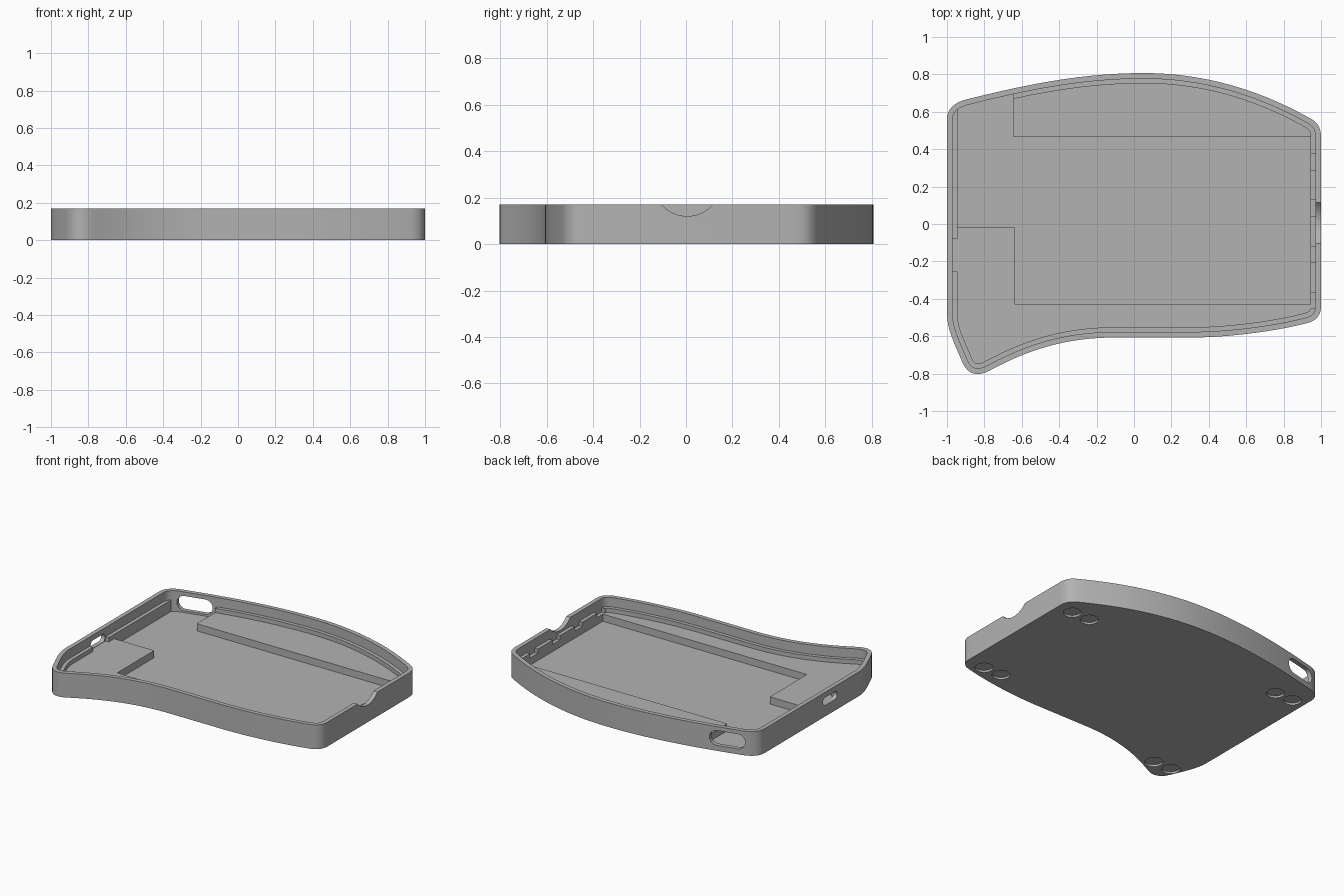
import bpy, bmesh, math
from mathutils import Vector

if "Cube" in bpy.data.objects:
    bpy.data.objects.remove(bpy.data.objects["Cube"], do_unlink=True)

HEIGHT, LEDGE, SHELF, FLOOR = 0.17, 0.105, 0.075, 0.025
LIP, WALL = 0.03, 0.055

grey = bpy.data.materials.new("plain grey")
grey.use_nodes = True
COLOUR = (0.45, 0.45, 0.45, 1)
grey.diffuse_color = COLOUR
grey.node_tree.nodes["Principled BSDF"].inputs["Base Color"].default_value = COLOUR

# Tray outline: start point, then curves (two handles and an end) or straight ends
START = (-1, 0.56)
PATH = [
    [(-1, -0.48)],
    [(-1, -0.56), (-0.96, -0.64), (-0.915, -0.745)],
    [(-0.89, -0.80), (-0.84, -0.82), (-0.775, -0.785)],
    [(-0.58, -0.68), (-0.38, -0.607), (-0.1, -0.607)],
    [(0.3, -0.607)],
    [(0.5, -0.607), (0.75, -0.575), (0.925, -0.53)],
    [(0.975, -0.518), (1, -0.485), (1, -0.44)],
    [(1, 0.46)],
    [(1, 0.51), (0.985, 0.54), (0.945, 0.563)],
    [(0.72, 0.69), (0.42, 0.807), (0.05, 0.807)],
    [(-0.3, 0.807), (-0.62, 0.735), (-0.9, 0.665)],
    [(-0.965, 0.648), (-1, 0.61), START],
]


def trace():
    pts, here = [], Vector(START)
    for seg in PATH:
        seg = [Vector(p) for p in seg]
        if len(seg) == 1:
            pts.append(seg[0])
        else:
            a, b, c = seg
            n = 8 if (c - here).length < 0.3 else 18
            for i in range(1, n + 1):
                t = i / n
                u = 1 - t
                pts.append(u**3 * here + 3*u*u*t * a + 3*u*t*t * b + t**3 * c)
        here = seg[-1]
    return pts


OUTLINE = trace()


def inset(dist):
    out = []
    for i, p in enumerate(OUTLINE):
        d1 = (p - OUTLINE[i - 1]).normalized()
        d2 = (OUTLINE[(i + 1) % len(OUTLINE)] - p).normalized()
        t = (d1 + d2).normalized()
        out.append(p + Vector((-t.y, t.x)) * dist / max(t.dot(d1), 0.5))
    return out


def skin(name, loops):
    """Solid made of stacked rings, closed at both ends."""
    bm = bmesh.new()
    rings = [[bm.verts.new((p[0], p[1], z)) for p in pts] for pts, z in loops]
    for lo, hi in zip(rings, rings[1:]):
        for i in range(len(lo)):
            j = (i + 1) % len(lo)
            bm.faces.new((lo[i], lo[j], hi[j], hi[i]))
    bm.faces.new(rings[0][::-1])
    bm.faces.new(rings[-1])
    bmesh.ops.recalc_face_normals(bm, faces=bm.faces)
    me = bpy.data.meshes.new(name)
    bm.to_mesh(me)
    bm.free()
    me.materials.append(grey)
    ob = bpy.data.objects.new(name, me)
    bpy.context.collection.objects.link(ob)
    return ob


def prism(name, pts, z0, z1):
    return skin(name, [(pts, z0), (pts, z1)])


def box(x0, x1, y0, y1, z0, z1):
    return prism("cutter", [(x0, y0), (x1, y0), (x1, y1), (x0, y1)], z0, z1)


def carve(ob, tool, mode="DIFFERENCE"):
    mod = ob.modifiers.new("cut", "BOOLEAN")
    mod.operation, mod.object, mod.solver = mode, tool, "EXACT"
    bpy.context.view_layer.objects.active = ob
    bpy.ops.object.modifier_apply(modifier=mod.name)
    bpy.data.objects.remove(tool, do_unlink=True)


def capsule(centre, along, normal, half, radius, depth):
    """Rounded slot cutter that runs along one direction and cuts along another."""
    along, normal = Vector(along).normalized(), Vector(normal).normalized()
    pts = []
    for i in range(32):
        a = math.tau * (i + 0.5) / 32
        side = half - radius if math.cos(a) > 0 else radius - half
        pts.append((side + radius * math.cos(a), radius * math.sin(a)))
    ob = prism("cutter", pts, -depth, depth)
    for v in ob.data.vertices:
        x, y, z = v.co
        v.co = Vector(centre) + along * x + Vector((0, 0, y)) + normal * z
    bm = bmesh.new()
    bm.from_mesh(ob.data)
    bmesh.ops.recalc_face_normals(bm, faces=bm.faces)
    bm.to_mesh(ob.data)
    bm.free()
    return ob


# Tray shell with lip and inner ledge
lip, inner = inset(LIP), inset(WALL)
tray = skin("tray", [(OUTLINE, 0), (OUTLINE, HEIGHT), (lip, HEIGHT),
                     (lip, LEDGE), (inner, LEDGE), (inner, FLOOR)])

# Ledge removed around the back slot
relief = prism("cutter", lip, FLOOR, 0.3)
carve(relief, box(-0.945, -0.645, 0.5, 1, 0, 0.4), "INTERSECT")
carve(tray, relief)

# Pocket behind the side port, and notches in the opposite ledge
carve(tray, box(-0.97, -0.9, -0.255, -0.08, SHELF, LEDGE + 0.02))
for i in range(4):
    y = 0.29 - 0.247 * i
    carve(tray, box(0.92, 0.97, y, y + 0.085, SHELF, LEDGE + 0.02))

# Back slot, side port and scooped rim
carve(tray, capsule((-0.8, 0.68, 0.09), (1, 0.22, 0), (-0.22, 1, 0), 0.122, 0.052, 0.06))
carve(tray, capsule((-1, -0.165, 0.105), (0, 1, 0), (1, 0, 0), 0.08, 0.028, 0.07))
carve(tray, capsule((1, 0.005, 0.266), (0, 1, 0), (1, 0, 0), 0.146, 0.146, 0.07))

# Foot recesses under the tray, in pairs
for x, y in ((0.81, 0.44), (0.79, -0.455), (-0.835, 0.485), (-0.805, -0.68)):
    for side in (-0.07, 0.07):
        ring = [(x + side + 0.058 * math.cos(math.tau * i / 32),
                 y + 0.058 * math.sin(math.tau * i / 32)) for i in range(32)]
        carve(tray, prism("cutter", ring, -0.05, 0.014))

# Raised platforms on the floor
bed = inset(WALL - 0.004)
back = prism("back_platform", bed, FLOOR - 0.005, SHELF)
carve(back, box(-0.645, 1.1, 0.465, 1, 0, 0.3), "INTERSECT")
front = prism("front_platform", bed, FLOOR - 0.005, SHELF)
corner = [(-1.1, -1), (1.1, -1), (1.1, -0.43), (-0.635, -0.43), (-0.635, -0.02), (-1.1, -0.02)]
carve(front, prism("cutter", corner, 0, 0.3), "INTERSECT")

# Smooth curved walls, sharp edges
bpy.ops.object.select_all(action="DESELECT")
for ob in (tray, back, front):
    ob.select_set(True)
bpy.context.view_layer.objects.active = tray
bpy.ops.object.shade_smooth_by_angle(angle=math.radians(30))
